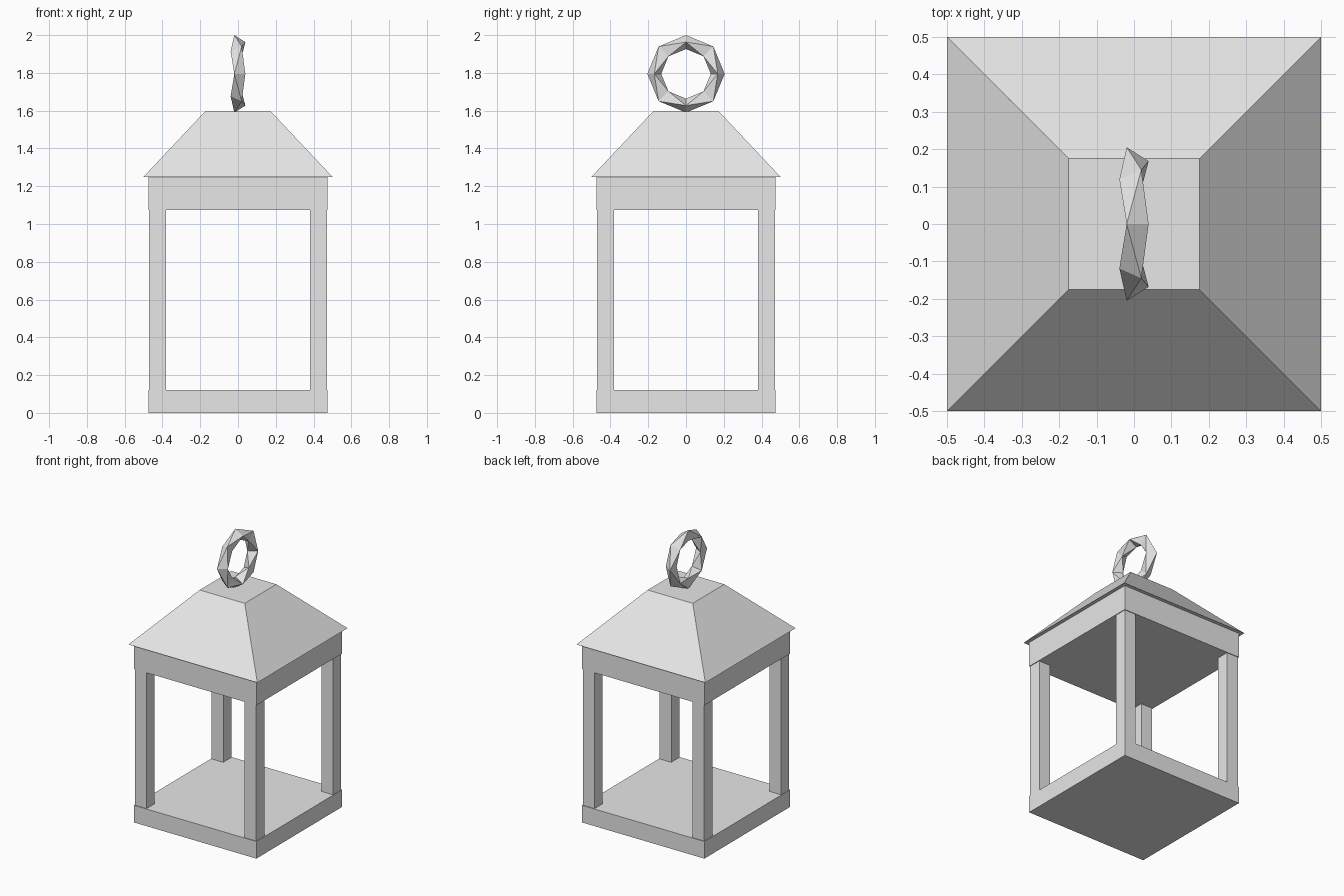
import bpy, bmesh, math

if "Cube" in bpy.data.objects:
    bpy.data.objects.remove(bpy.data.objects["Cube"])

metal = bpy.data.materials.new("light_grey")
metal.diffuse_color = (0.8, 0.8, 0.8, 1)
metal.use_nodes = True
metal.node_tree.nodes["Principled BSDF"].inputs["Base Color"].default_value = metal.diffuse_color


def finish(name, bm):
    bmesh.ops.recalc_face_normals(bm, faces=bm.faces[:])
    mesh = bpy.data.meshes.new(name)
    bm.to_mesh(mesh)
    bm.free()
    mesh.materials.append(metal)
    obj = bpy.data.objects.new(name, mesh)
    bpy.context.collection.objects.link(obj)
    return obj


def square_block(name, x, y, z0, z1, half0, half1):
    """Square block or frustum from z0 to z1 with given half widths."""
    bm = bmesh.new()
    bmesh.ops.create_cube(bm, size=2)
    for v in bm.verts:
        half, z = (half1, z1) if v.co.z > 0 else (half0, z0)
        v.co = (x + v.co.x * half, y + v.co.y * half, z)
    return finish(name, bm)


# Base plate, upper plate and sloping roof
square_block("base", 0, 0, 0.0, 0.12, 0.475, 0.475)
square_block("upper_plate", 0, 0, 1.075, 1.25, 0.475, 0.475)
square_block("roof", 0, 0, 1.25, 1.595, 0.5, 0.175)

# Four corner posts
for sx, side in ((-1, "left"), (1, "right")):
    for sy, end in ((-1, "front"), (1, "back")):
        square_block(f"{end}_{side}_post", sx * 0.425, sy * 0.425,
                     0.12, 1.075, 0.045, 0.045)

# Faceted carrying ring: triangular sections, every other one turned over
bm = bmesh.new()
rings = []
for i in range(8):
    a = i * math.pi / 4
    section = []
    for k in range(3):
        t = math.radians(120 * k + 60 * (i % 2))
        r = 0.168 + 0.0425 * math.sin(t)
        section.append(bm.verts.new((0.039 * math.cos(t), r * math.sin(a),
                                     1.795 + r * math.cos(a))))
    rings.append(section)
for i in range(0, 8, 2):
    for j in (i + 1, i - 1):
        even, odd = rings[i], rings[j]
        for k in range(3):
            n = (k + 1) % 3
            bm.faces.new((even[k], odd[k], even[n]))
            bm.faces.new((odd[k], odd[n], even[n]))
finish("carrying_ring", bm)
